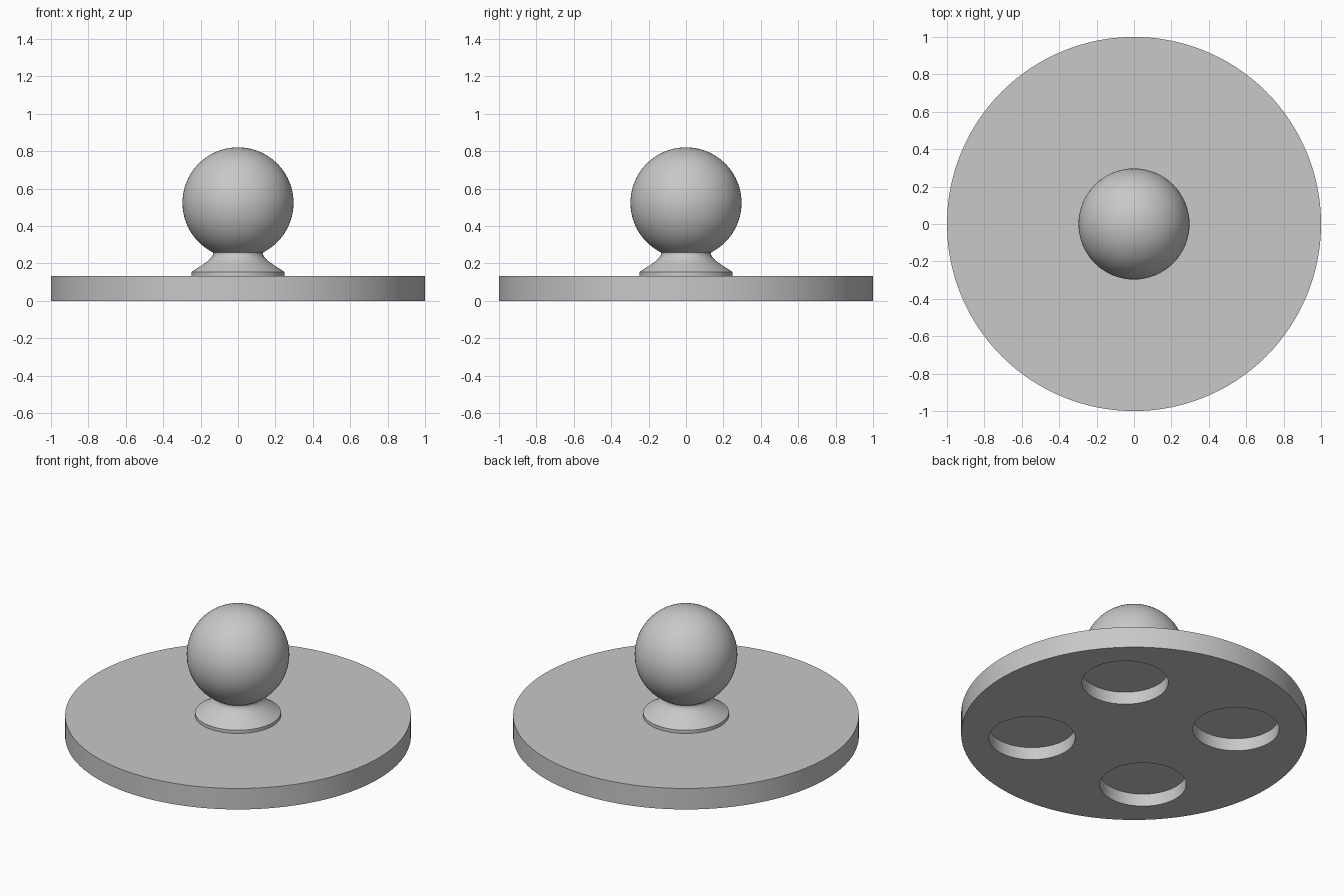
import bpy, bmesh, math

if "Cube" in bpy.data.objects:
    bpy.data.objects.remove(bpy.data.objects["Cube"])

DISK_TOP = 0.134
BALL_R, BALL_Z = 0.297, 0.524
NECK_R = 0.134

grey = bpy.data.materials.new("satin grey")
grey.diffuse_color = (0.58, 0.58, 0.58, 1)
grey.use_nodes = True
grey.node_tree.nodes["Principled BSDF"].inputs["Base Color"].default_value = grey.diffuse_color


def smooth(obj):
    bpy.ops.object.select_all(action='DESELECT')
    obj.select_set(True)
    bpy.context.view_layer.objects.active = obj
    bpy.ops.object.shade_smooth_by_angle(angle=math.radians(30))


def cylinder(name, radius, z0, z1, x=0, y=0, sides=64):
    bpy.ops.mesh.primitive_cylinder_add(vertices=sides, radius=radius, depth=z1 - z0,
                                        location=(x, y, (z0 + z1) / 2))
    obj = bpy.context.object
    obj.name = name
    obj.data.materials.append(grey)
    return obj


def lathe(name, profile, sides=64):
    bm = bmesh.new()
    verts = [bm.verts.new((r, 0, z)) for r, z in profile]
    edges = [bm.edges.new(pair) for pair in zip(verts, verts[1:])]
    bmesh.ops.spin(bm, geom=verts + edges, cent=(0, 0, 0), axis=(0, 0, 1),
                   angle=2 * math.pi, steps=sides, use_duplicate=False)
    bmesh.ops.remove_doubles(bm, verts=bm.verts, dist=1e-5)
    bmesh.ops.recalc_face_normals(bm, faces=bm.faces)
    mesh = bpy.data.meshes.new(name)
    bm.to_mesh(mesh)
    bm.free()
    obj = bpy.data.objects.new(name, mesh)
    bpy.context.collection.objects.link(obj)
    mesh.materials.append(grey)
    smooth(obj)
    return obj


# Round base plate with four blind pockets underneath
base = cylinder("base_plate", 1.0, 0, DISK_TOP, sides=128)
for i in range(4):
    a = math.radians(45 + 90 * i)
    cutter = cylinder("pocket_cutter", 0.25, -0.1, 0.08, 0.592 * math.cos(a), 0.592 * math.sin(a))
    cut = base.modifiers.new("pocket", 'BOOLEAN')
    cut.operation = 'DIFFERENCE'
    cut.solver = 'EXACT'
    cut.object = cutter
    bpy.context.view_layer.objects.active = base
    bpy.ops.object.modifier_apply(modifier=cut.name)
    bpy.data.objects.remove(cutter, do_unlink=True)
smooth(base)

# Knob: flared foot and narrow neck running into a ball
profile = [(0.248, DISK_TOP), (0.248, 0.155), (0.2, 0.186), (0.165, 0.21),
           (0.148, 0.226), (0.137, 0.24), (0.133, 0.25)]
start = math.asin(NECK_R / BALL_R)
steps = 32
for i in range(steps + 1):
    t = start + (math.pi - start) * i / steps
    r = BALL_R * math.sin(t) if i < steps else 0.0
    profile.append((r, BALL_Z - BALL_R * math.cos(t)))
lathe("knob", profile)
